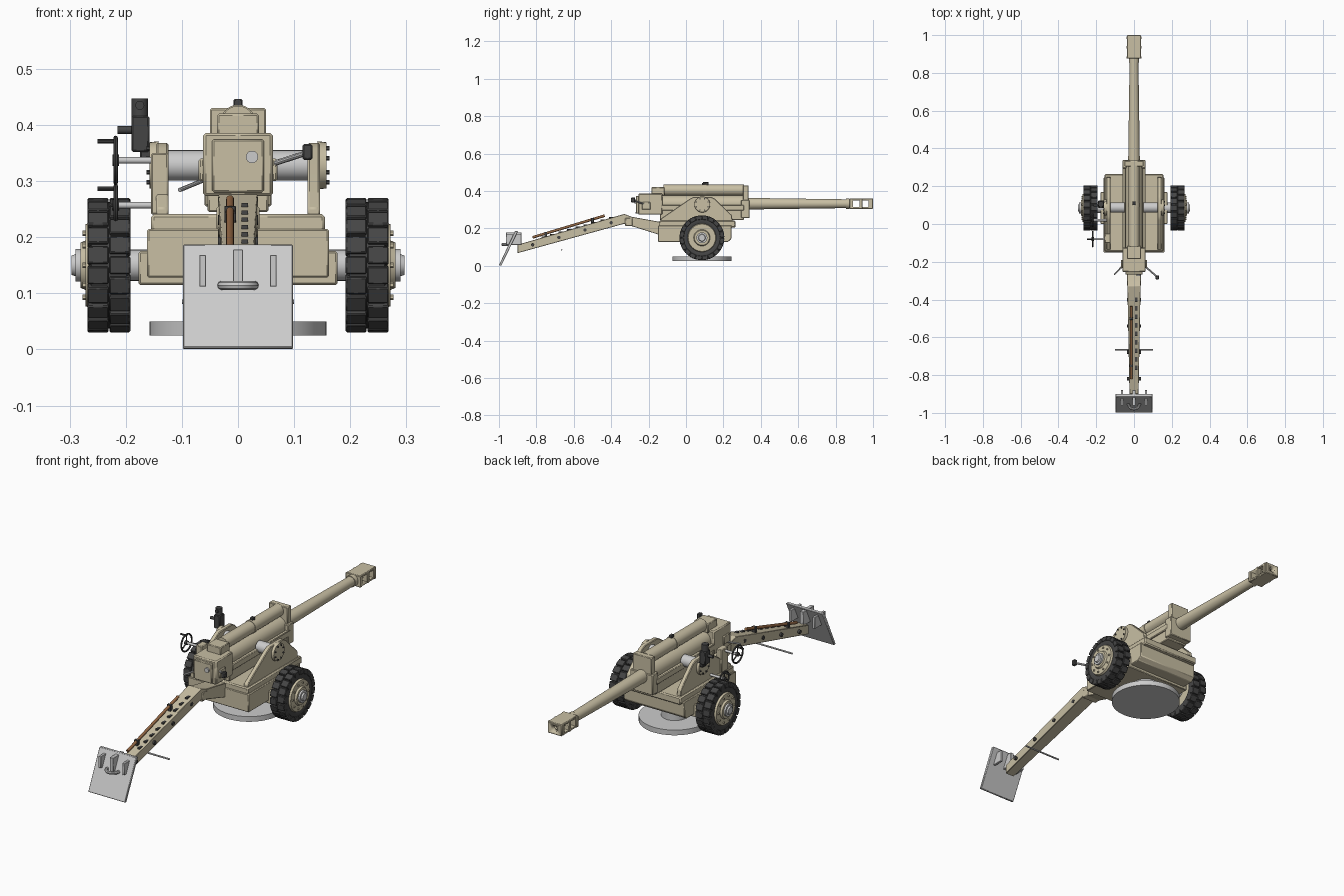
import bpy, bmesh
from math import pi, sin, cos
from mathutils import Vector, Matrix

if "Cube" in bpy.data.objects:
    bpy.data.objects.remove(bpy.data.objects["Cube"])


def material(name, rgb):
    m = bpy.data.materials.new(name)
    m.diffuse_color = (*rgb, 1)
    m.use_nodes = True
    m.node_tree.nodes["Principled BSDF"].inputs["Base Color"].default_value = m.diffuse_color
    return m


TAN = material("tan_paint", (0.58, 0.52, 0.37))
BLACK = material("black_rubber", (0.06, 0.06, 0.06))
BROWN = material("wood", (0.30, 0.14, 0.06))


def finish(name, bm, mat=None, bevel=0):
    bmesh.ops.recalc_face_normals(bm, faces=bm.faces)
    for f in bm.faces:
        f.smooth = True
    for e in bm.edges:
        e.smooth = len(e.link_faces) == 2 and e.calc_face_angle() < 0.55
    me = bpy.data.meshes.new(name)
    bm.to_mesh(me)
    bm.free()
    ob = bpy.data.objects.new(name, me)
    bpy.context.collection.objects.link(ob)
    if mat:
        me.materials.append(mat)
    if bevel:
        b = ob.modifiers.new("bevel", 'BEVEL')
        b.width, b.segments = bevel, 1
    return ob


def box(name, x0, x1, y0, y1, z0, z1, mat=TAN, bevel=0.003):
    bm = bmesh.new()
    m = Matrix.Translation(((x0 + x1) / 2, (y0 + y1) / 2, (z0 + z1) / 2))
    bmesh.ops.create_cube(bm, size=1, matrix=m @ Matrix.Diagonal((x1 - x0, y1 - y0, z1 - z0, 1)))
    return finish(name, bm, mat, bevel)


def rod(name, p, q, r, mat=None, r2=None, n=24):
    bm = bmesh.new()
    p, q = Vector(p), Vector(q)
    m = Matrix.Translation((p + q) / 2) @ (q - p).to_track_quat('Z', 'Y').to_matrix().to_4x4()
    bmesh.ops.create_cone(bm, cap_ends=True, segments=n, radius1=r, radius2=r if r2 is None else r2,
                          depth=(q - p).length, matrix=m)
    return finish(name, bm, mat)


def loft(name, rings, mat=TAN, bevel=0, closed=False):
    """Skin rings of points; cap the ends unless closed."""
    bm = bmesh.new()
    vs = [[bm.verts.new(p) for p in ring] for ring in rings]
    n = len(vs[0])
    for a, b in zip(vs, vs[1:] + vs[:1] if closed else vs[1:]):
        for i in range(n):
            bm.faces.new((a[i], a[(i + 1) % n], b[(i + 1) % n], b[i]))
    if not closed:
        bm.faces.new(vs[0])
        bm.faces.new(vs[-1])
    return finish(name, bm, mat, bevel)


def prism(name, yz, x0, x1, mat=TAN, bevel=0.003):
    return loft(name, [[(x, y, z) for y, z in yz] for x in (x0, x1)], mat, bevel)


def torus_x(name, c, R, r, mat, n=28, m=8):
    rings = [[(c[0] + r * sin(2 * pi * j / m), c[1] + (R + r * cos(2 * pi * j / m)) * cos(2 * pi * i / n),
               c[2] + (R + r * cos(2 * pi * j / m)) * sin(2 * pi * i / n)) for j in range(m)] for i in range(n)]
    return loft(name, rings, mat, closed=True)


def cut(ob, cutter):
    m = ob.modifiers.new("cut", 'BOOLEAN')
    m.operation, m.object = 'DIFFERENCE', cutter
    cutter.hide_render = True
    cutter.hide_set(True)


# Barrel and muzzle brake
AZ = 0.332
rod("barrel", (0, 0.32, AZ), (0, 0.89, AZ), 0.031, TAN, 0.023, 32)
rod("barrel_collar", (0, 0.855, AZ), (0, 0.875, AZ), 0.027, TAN)
brake = box("muzzle_brake", -0.037, 0.037, 0.875, 1.0, AZ - 0.028, AZ + 0.028)
cut(brake, rod("bore_cutter", (0, 0.9, AZ), (0, 1.05, AZ), 0.014))
for i, y in enumerate((0.893, 0.943)):
    cut(brake, box(f"port_cutter_{i}", -0.06, 0.06, y, y + 0.034, AZ - 0.018, AZ + 0.018, None, 0))
for i, y in enumerate((0.875, 0.93, 0.98)):
    for s in (-1, 1):
        box("brake_flange", s * 0.034, s * 0.04, y, y + 0.013, AZ - 0.026, AZ + 0.026, TAN, 0.001)

# Cradle, jacket and recoil cylinder
box("cradle", -0.054, 0.054, -0.14, 0.31, 0.245, 0.31)
rod("barrel_jacket", (0, -0.14, AZ), (0, 0.315, AZ), 0.045, TAN, n=32)
for s in (-1, 1):
    box("cradle_rail", s * 0.045, s * 0.062, -0.13, 0.31, 0.295, 0.325)
rod("recoil_cylinder", (0, -0.12, 0.405), (0, 0.31, 0.405), 0.029, TAN, n=32)
rod("cylinder_band", (0, 0.09, 0.405), (0, 0.11, 0.405), 0.031, TAN, n=32)
box("filler_cap", -0.008, 0.008, 0.1, 0.12, 0.43, 0.446, BLACK, 0.002)
box("cradle_front_plate", -0.05, 0.05, 0.305, 0.335, 0.34, 0.43)
box("cradle_front_block", -0.06, 0.06, 0.295, 0.34, 0.255, 0.352)
box("cylinder_bracket", -0.037, 0.037, -0.185, -0.115, 0.375, 0.42)

# Breech with door, firing pin cap and levers
box("breech_block", -0.062, 0.062, -0.255, -0.125, 0.273, 0.386, TAN, 0.005)
box("breech_door", -0.046, 0.046, -0.268, -0.25, 0.28, 0.374)
rod("breech_cap", (0.025, -0.276, 0.343), (0.025, -0.26, 0.343), 0.011)
for s in (-1, 1):
    box("breech_lug", s * 0.06, s * 0.07, -0.235, -0.19, 0.3, 0.34)
rod("breech_lever", (0.06, -0.225, 0.33), (0.128, -0.285, 0.352), 0.005, None, n=10)
box("breech_lever_grip", 0.115, 0.133, -0.293, -0.272, 0.338, 0.366, BLACK)
rod("loading_lever", (-0.06, -0.22, 0.302), (-0.104, -0.268, 0.284), 0.004, None, n=10)

# Carriage body and axle
prism("carriage_body", [(-0.15, 0.128), (0.225, 0.128), (0.243, 0.145), (0.245, 0.215), (-0.15, 0.215)], -0.162, 0.162)
box("carriage_deck", -0.155, 0.155, -0.145, 0.265, 0.205, 0.241, TAN, 0.005)
box("axle_housing", -0.177, 0.177, 0.0, 0.17, 0.115, 0.175)
rod("axle", (-0.21, 0.085, 0.15), (0.21, 0.085, 0.15), 0.028)
rod("base_spindle", (0, 0.085, 0.04), (0, 0.085, 0.135), 0.06)
rod("base_disc", (0, 0.085, 0.025), (0, 0.085, 0.05), 0.158, None, n=48)

for s in (-1, 1):
    # Cheeks and trunnions
    cheek = [(-0.135, 0.235), (-0.135, 0.252), (0.02, 0.358), (0.04, 0.368), (0.135, 0.368),
             (0.155, 0.358), (0.245, 0.27), (0.25, 0.235)]
    prism("cheek", cheek, s * 0.124, s * 0.146)
    rod("trunnion", (s * 0.05, 0.087, 0.328), (s * 0.125, 0.087, 0.328), 0.027)
    rod("trunnion_cap", (s * 0.142, 0.087, 0.328), (s * 0.158, 0.087, 0.328), 0.043, TAN, 0.041, 32)
    for k in range(8):
        a = 2 * pi * (k + 0.5) / 8
        y, z = 0.087 + 0.033 * cos(a), 0.328 + 0.033 * sin(a)
        rod("cap_bolt", (s * 0.155, y, z), (s * 0.163, y, z), 0.004, BLACK, n=6)

    # Tyre with two staggered rows of lugs
    prof = [(.202, .068), (.194, .082), (.193, .1), (.199, .113), (.261, .113), (.266, .1), (.266, .082), (.258, .068)]
    rings = [[(s * x, 0.085 + r * cos(a), 0.15 + r * sin(a)) for x, r in prof]
             for a in [2 * pi * i / 40 for i in range(40)]]
    loft("tyre", rings, BLACK, closed=True)
    bm = bmesh.new()
    for row, x in enumerate((0.2105, 0.2495)):
        for k in range(20):
            m = (Matrix.Translation((s * x, 0.085, 0.15)) @ Matrix.Rotation(2 * pi * (k + row / 2) / 20, 4, 'X')
                 @ Matrix.Translation((0, 0, 0.108)) @ Matrix.Diagonal((0.037, 0.031, 0.023, 1)))
            bmesh.ops.create_cube(bm, size=1, matrix=m)
    finish("tyre_lugs", bm, BLACK, 0.002)

    # Wheel rim, hub and bolts
    for name, x0, x1, r, r2, mat in (("rim", .2, .262, .073, .073, TAN), ("rim_plate", .26, .272, .077, .073, TAN),
                                     ("hub_ring", .27, .281, .045, .04, TAN), ("hub", .28, .29, .029, .029, None),
                                     ("hub_cap", .289, .297, .02, .017, None)):
        rod(name, (s * x0, 0.085, 0.15), (s * x1, 0.085, 0.15), r, mat, r2, 32)
    for k in range(10):
        a = 2 * pi * k / 10
        y, z = 0.085 + 0.06 * cos(a), 0.15 + 0.06 * sin(a)
        rod("wheel_bolt", (s * 0.268, y, z), (s * 0.277, y, z), 0.005, TAN, n=6)

# Trail beam with bolts and tread slots
sections = [(-0.14, .165, .235, .036), (-0.29, .212, .262, .036), (-0.33, .225, .277, .035), (-0.9, .068, .113, .024)]
loft("trail", [[(-w, y, a), (w, y, a), (w, y, b), (-w, y, b)] for y, a, b, w in sections], TAN, 0.002)
box("trail_hinge", -0.038, 0.038, -0.325, -0.285, 0.213, 0.255)
for y in (-0.4, -0.54, -0.68, -0.82):
    z = 0.25 + (y + 0.33) * 0.281
    rod("trail_bolt", (-0.036, y, z), (0.036, y, z), 0.009, BLACK, n=12)
for k in range(9):
    y = -0.4 - 0.045 * k
    z = 0.277 + (y + 0.33) * 0.288
    box("tread_slot", 0.006, 0.018, y - 0.012, y + 0.012, z - 0.006, z + 0.004, BLACK, 0)

# Handspike and loose cross rod
rod("handspike", (-0.014, -0.82, 0.152), (-0.014, -0.435, 0.268), 0.007, BROWN, n=12)
for y, z in ((-0.75, 0.163), (-0.5, 0.238)):
    box("handspike_clip", -0.024, -0.004, y - 0.007, y + 0.007, z - 0.022, z + 0.018, BLACK, 0.001)
rod("cross_rod", (-0.1, -0.665, 0.085), (0.1, -0.665, 0.085), 0.004, None, n=10)

# Spade with ribs and tow hook
prism("spade", [(-1.0, 0.003), (-0.988, 0.0), (-0.898, 0.185), (-0.914, 0.187)], -0.098, 0.098, None, 0.002)
for x, w, z in ((-0.063, 0.006, 0.168), (0, 0.009, 0.178), (0.063, 0.006, 0.168)):
    box("spade_rib", x - w, x + w, -0.962, -0.88, 0.112, z, None, 0.001)
arc = [pi + pi * i / 12 for i in range(13)]
loft("tow_hook", [[(0.03 * cos(a) * (1 + .23 * cos(t)), -0.95 + 0.03 * sin(a) * (1 + .23 * cos(t)), 0.114 + .008 * sin(t))
                   for t in [2 * pi * j / 8 for j in range(8)]] for a in arc], None)

# Hand wheels on the left side
for y, z, R in ((-0.08, 0.337, 0.04), (0.02, 0.257, 0.034)):
    torus_x("handwheel", (-0.218, y, z), R, 0.004, BLACK)
    rod("handwheel_shaft", (-0.222, y, z), (-0.13, y, z), 0.006, None, n=12)
    rod("handwheel_boss", (-0.224, y, z), (-0.212, y, z), 0.01, BLACK, n=12)
    for k in range(3):
        a = pi / 2 + 2 * pi * k / 3
        rod("handwheel_spoke", (-0.218, y, z), (-0.218, y + R * cos(a), z + R * sin(a)), 0.003, BLACK, n=8)
    rod("handwheel_grip", (-0.25, y, z + R * 0.85), (-0.216, y, z + R * 0.85), 0.004, BLACK, n=10)
box("gear_bracket", -0.155, -0.124, -0.1, -0.05, 0.24, 0.35)

# Panoramic sight
box("sight_body", -0.19, -0.158, 0.085, 0.125, 0.352, 0.416, BLACK)
rod("sight_head", (-0.175, 0.105, 0.41), (-0.175, 0.105, 0.447), 0.015, BLACK, n=16)
rod("sight_eyepiece", (-0.215, 0.1, 0.391), (-0.185, 0.1, 0.391), 0.007, BLACK, n=12)
rod("sight_lens", (-0.175, 0.085, 0.435), (-0.175, 0.1, 0.435), 0.008, BLACK, n=12)
box("sight_mount", -0.175, -0.14, 0.09, 0.12, 0.335, 0.358, BLACK)
